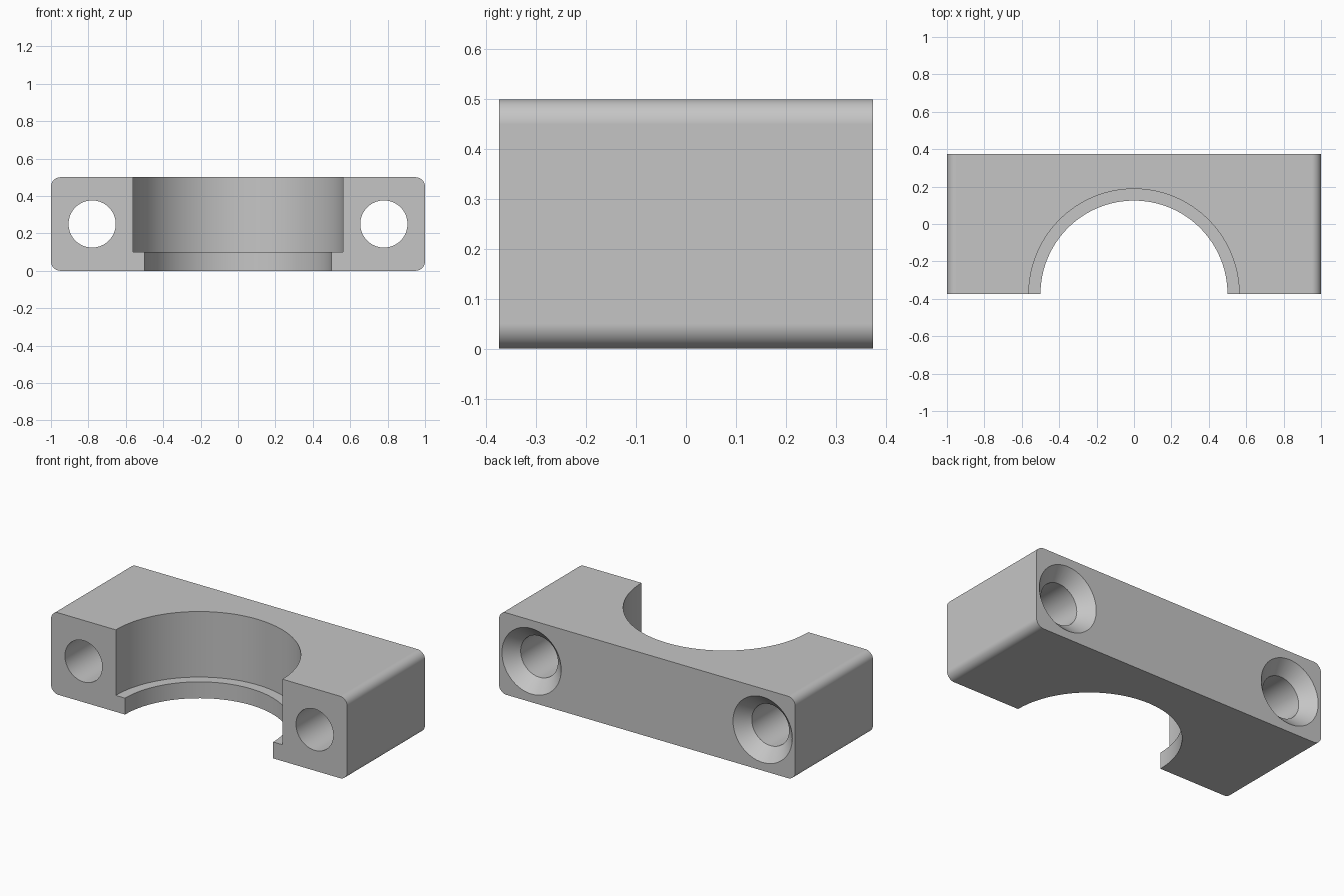
import bpy, bmesh
from math import sin, cos, tau, radians
from mathutils import Matrix

cube = bpy.data.objects.get("Cube")
if cube:
    bpy.data.objects.remove(cube, do_unlink=True)

LENGTH, DEPTH, HEIGHT = 2.0, 0.75, 0.5
FRONT, BACK = -DEPTH / 2, DEPTH / 2
FILLET = 0.05
BORE_R, SEAT_R, LIP = 0.5, 0.5625, 0.1
BOLT_X, BOLT_R, SINK_R, SINK_DEPTH = 0.78, 0.126, 0.2, 0.075
OVER = 0.1  # how far cutters reach past the surface

grey = bpy.data.materials.new("plain grey")
grey.use_nodes = True
colour = (0.56, 0.56, 0.56, 1)
grey.diffuse_color = colour
grey.node_tree.nodes["Principled BSDF"].inputs["Base Color"].default_value = colour


def make_object(name, bm):
    bmesh.ops.recalc_face_normals(bm, faces=bm.faces)
    mesh = bpy.data.meshes.new(name)
    bm.to_mesh(mesh)
    bm.free()
    mesh.materials.append(grey)
    obj = bpy.data.objects.new(name, mesh)
    bpy.context.collection.objects.link(obj)
    return obj


def lathe(name, profile, matrix, sides):
    """Closed solid turned about local z from (radius, height) pairs."""
    bm = bmesh.new()
    rings = [[bm.verts.new((r * cos(tau * i / sides), r * sin(tau * i / sides), h))
              for i in range(sides)] for r, h in profile]
    for low, high in zip(rings, rings[1:]):
        for i in range(sides):
            j = (i + 1) % sides
            bm.faces.new((low[i], low[j], high[j], high[i]))
    bm.faces.new(rings[0])
    bm.faces.new(rings[-1])
    bm.transform(matrix)
    return make_object(name, bm)


# Block with rounded long edges running front to back
bm = bmesh.new()
bmesh.ops.create_cube(bm, size=1)
bm.transform(Matrix.Translation((0, 0, HEIGHT / 2)) @ Matrix.Diagonal((LENGTH, DEPTH, HEIGHT, 1)))
edges = [e for e in bm.edges if abs(e.verts[0].co.y - e.verts[1].co.y) > DEPTH / 2]
bmesh.ops.bevel(bm, geom=edges, offset=FILLET, segments=10, profile=0.5, affect='EDGES')
clamp = make_object("clamp_half", bm)

# Stepped half bore, open at the front, with a narrower lip at the bottom
cutters = [lathe("bore_cutter",
                 [(BORE_R, -OVER), (BORE_R, LIP), (SEAT_R, LIP), (SEAT_R, HEIGHT + OVER)],
                 Matrix.Translation((0, FRONT, 0)), 128)]

# Bolt holes, countersunk at the back
slope = (SINK_R - BOLT_R) / SINK_DEPTH
hole = [(BOLT_R, FRONT - OVER), (BOLT_R, BACK - SINK_DEPTH), (SINK_R + slope * 0.02, BACK + 0.02)]
for side in (-1, 1):
    place = Matrix.Translation((side * BOLT_X, 0, HEIGHT / 2)) @ Matrix.Rotation(radians(-90), 4, 'X')
    cutters.append(lathe("bolt_hole_cutter", hole, place, 64))

# Cut, then discard the cutters
bpy.ops.object.select_all(action='DESELECT')
clamp.select_set(True)
bpy.context.view_layer.objects.active = clamp
for cutter in cutters:
    cutter.hide_render = True
    cut = clamp.modifiers.new("cut", 'BOOLEAN')
    cut.operation, cut.solver, cut.object = 'DIFFERENCE', 'EXACT', cutter
    bpy.ops.object.modifier_apply(modifier=cut.name)
    bpy.data.objects.remove(cutter, do_unlink=True)

# Smooth curved walls, crisp edges, flat faces kept even
bpy.ops.object.shade_smooth_by_angle(angle=radians(30))
even = clamp.modifiers.new("even_normals", 'WEIGHTED_NORMAL')
even.keep_sharp = True
